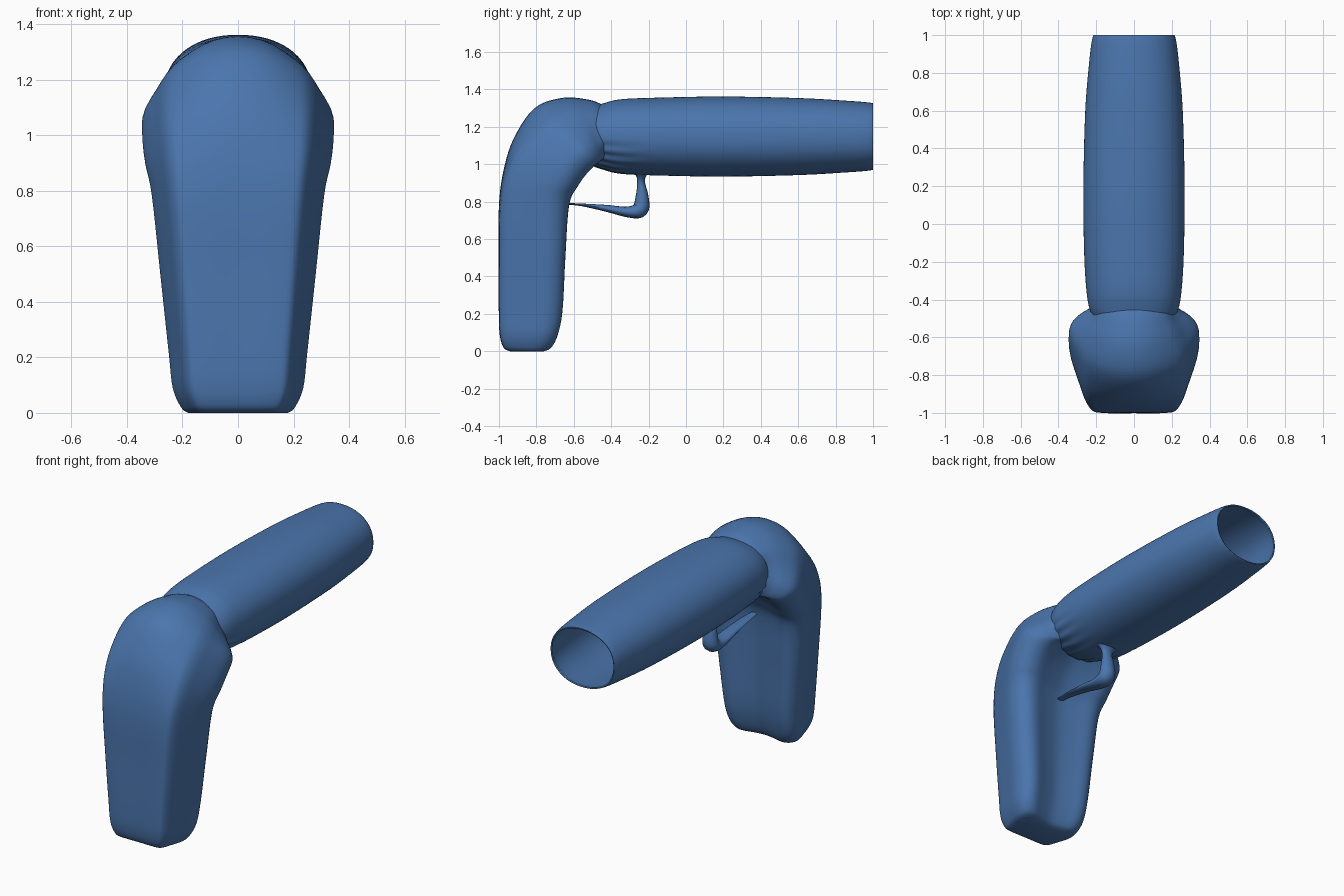
import bpy, bmesh, math
from mathutils import Vector

cube = bpy.data.objects.get("Cube")
if cube:
    bpy.data.objects.remove(cube)

blue = bpy.data.materials.new("steel blue")
blue.use_nodes = True
colour = (0.07, 0.18, 0.42, 1)
blue.diffuse_color = colour
blue.node_tree.nodes["Principled BSDF"].inputs["Base Color"].default_value = colour


def smooth_path(points, steps, closed=False):
    """Interpolate a list of tuples with a Catmull-Rom spline."""
    pts = [Vector(p) for p in points]
    n = len(pts)
    get = (lambda i: pts[i % n]) if closed else (lambda i: pts[max(0, min(n - 1, i))])
    out = []
    for i in range(n if closed else n - 1):
        a, b, c, d = (get(i + k) for k in (-1, 0, 1, 2))
        for s in range(steps):
            t = s / steps
            out.append(0.5 * (2 * b + (c - a) * t + (2 * a - 5 * b + 4 * c - d) * t * t
                              + (3 * b - a - 3 * c + d) * t ** 3))
    return out if closed else out + [pts[-1]]


def loft(name, rings, caps=True, wall=0):
    """Skin closed rings of points into one smooth shaded object."""
    bm = bmesh.new()
    loops = [[bm.verts.new(p) for p in ring] for ring in rings]
    n = len(loops[0])
    for low, high in zip(loops, loops[1:]):
        for i in range(n):
            j = (i + 1) % n
            bm.faces.new((low[i], low[j], high[j], high[i]))
    if caps:
        for ring in (loops[0], loops[-1]):
            mid = bm.verts.new(sum((v.co for v in ring), Vector()) / n)
            for i in range(n):
                bm.faces.new((ring[i], ring[(i + 1) % n], mid))
    bmesh.ops.recalc_face_normals(bm, faces=bm.faces)
    mesh = bpy.data.meshes.new(name)
    bm.to_mesh(mesh)
    bm.free()
    mesh.materials.append(blue)
    obj = bpy.data.objects.new(name, mesh)
    bpy.context.collection.objects.link(obj)
    if wall:
        mod = obj.modifiers.new("wall", "SOLIDIFY")
        mod.thickness, mod.offset = wall, -1
    bpy.ops.object.select_all(action="DESELECT")
    obj.select_set(True)
    bpy.context.view_layer.objects.active = obj
    bpy.ops.object.shade_smooth_by_angle(angle=math.radians(50))
    return obj


# Grip and head: front y, z, back y, z, half width, crown roundness
grip = [
    (-.94, 0, -.76, 0, .18, 0), (-.975, .02, -.72, .02, .205, 0),
    (-.995, .09, -.685, .09, .235, 0), (-1, .22, -.66, .22, .25, 0),
    (-1, .5, -.645, .5, .28, 0), (-1, .78, -.625, .78, .31, .03),
    (-.975, .97, -.58, .88, .335, .12), (-.92, 1.14, -.53, .95, .345, .28),
    (-.81, 1.3, -.48, 1.0, .34, .45), (-.66, 1.355, -.455, 1.02, .3, .5),
    (-.52, 1.345, -.44, 1.03, .25, .45), (-.45, 1.32, -.43, 1.06, .22, .4),
]
# Cross-section: across, front to back; the back has a shallow groove
half = [(.55, 0), (.75, .05), (.87, .3), (1, .7), (.92, .92), (.7, 1), (.35, .94)]
section = [(0, 0)] + half + [(0, .9)] + [(-u, t) for u, t in reversed(half)]
section = smooth_path([(u, t, 0) for u, t in section], 4, closed=True)
rings = []
for fy, fz, by, bz, w, crown in smooth_path(grip, 5):
    ring = []
    for u, t, _ in section:
        t += crown * u * u * (1 - t) ** 2
        ring.append((u * w, fy + (by - fy) * t, fz + (bz - fz) * t))
    rings.append(ring)
loft("grip_and_head", rings)

# Open barrel: y, half width, half height; with pleats low at its rear
barrel = [(-.52, .2, .15), (-.45, .235, .175), (-.35, .252, .199), (-.15, .264, .208),
          (.2, .268, .214), (.6, .258, .206), (.85, .238, .192), (.96, .225, .184),
          (1, .215, .178)]
rings = []
for y, w, h in smooth_path(barrel, 5):
    ring = []
    fade = max(0, min(1, (-.2 - y) / .25))
    for i in range(96):
        a = math.tau * i / 96
        low = max(0, -math.sin(a)) ** .5 * abs(math.cos(a)) ** .5
        r = 1 - .035 * fade * low * (1 + math.sin(a * 20))
        c, s = math.cos(a), math.sin(a)
        ring.append((w * r * math.copysign(abs(c) ** .92, c), y,
                     1.148 + h * r * math.copysign(abs(s) ** .92, s)))
    rings.append(ring)
loft("barrel", rings, caps=False, wall=.008)

# Hooked guard: y, z, half thickness, half width
guard = [(-.66, .79, .004, .02), (-.56, .783, .007, .03), (-.43, .765, .018, .04),
         (-.31, .745, .029, .048), (-.245, .76, .044, .05), (-.235, .83, .034, .042),
         (-.24, .9, .021, .034), (-.24, .935, .026, .05), (-.24, .96, .05, .08)]
path = smooth_path(guard, 5)
rings = []
for i, (y, z, thick, wide) in enumerate(path):
    before, after = path[max(0, i - 1)], path[min(len(path) - 1, i + 1)]
    along = Vector((0, after[0] - before[0], after[1] - before[1])).normalized()
    side = Vector((0, -along.z, along.y))
    rings.append([Vector((wide * math.cos(a), y, z)) + side * thick * math.sin(a)
                  for a in (math.tau * k / 16 for k in range(16))])
loft("trigger_guard", rings)
